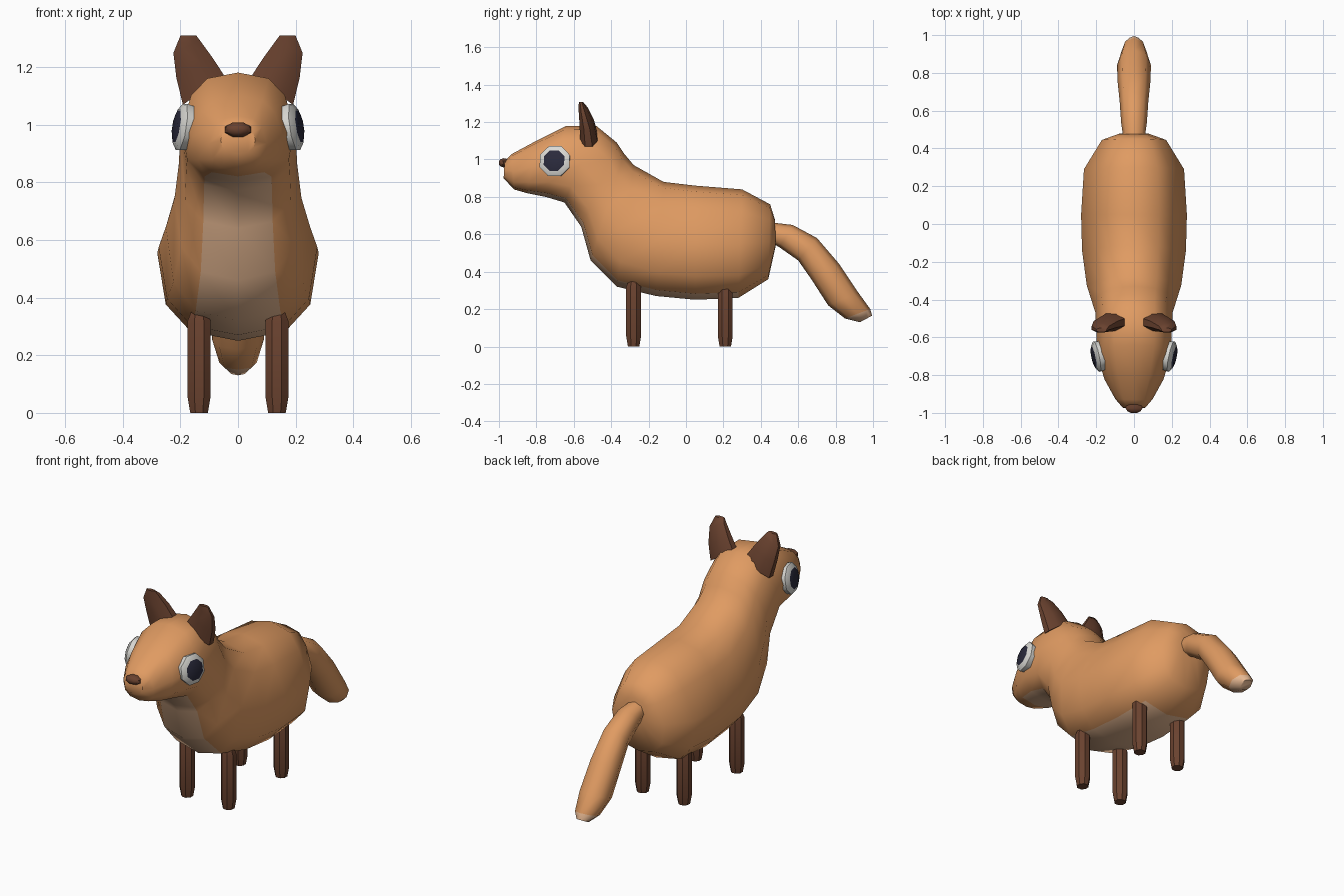
import bpy, bmesh, math
from mathutils import Vector

cube = bpy.data.objects.get("Cube")
if cube:
    bpy.data.objects.remove(cube, do_unlink=True)


def material(name, rgb):
    """Flat colour from 0-255 display values, stored as linear."""
    lin = [((c / 255 + 0.055) / 1.055) ** 2.4 for c in rgb] + [1.0]
    m = bpy.data.materials.new(name)
    m.use_nodes = True
    m.diffuse_color = lin
    bsdf = m.node_tree.nodes["Principled BSDF"]
    bsdf.inputs["Base Color"].default_value = lin
    bsdf.inputs["Roughness"].default_value = 0.9
    return m


orange = material("orange fur", (224, 155, 98))
pale = material("pale fur", (230, 184, 146))
brown = material("dark brown", (106, 66, 47))
white = material("eye white", (218, 217, 212))
dark = material("pupil dark", (42, 42, 60))


def loft(name, rings, mats, rule=None, angle=50):
    """Skin equal-sized rings, cap both ends; rule(band, segment) picks the material."""
    bm = bmesh.new()
    loops = [[bm.verts.new(p) for p in r] for r in rings]
    n = len(loops[0])
    for b, (r0, r1) in enumerate(zip(loops, loops[1:])):
        for s in range(n):
            f = bm.faces.new((r0[s], r0[(s + 1) % n], r1[(s + 1) % n], r1[s]))
            f.material_index = rule(b, s) if rule else 0
    bm.faces.new(loops[0]).material_index = rule(0, 0) if rule else 0
    bm.faces.new(loops[-1]).material_index = rule(len(rings) - 2, 0) if rule else 0
    bmesh.ops.recalc_face_normals(bm, faces=bm.faces)
    me = bpy.data.meshes.new(name)
    bm.to_mesh(me)
    bm.free()
    for m in mats:
        me.materials.append(m)
    ob = bpy.data.objects.new(name, me)
    bpy.context.collection.objects.link(ob)
    bpy.ops.object.select_all(action='DESELECT')
    bpy.context.view_layer.objects.active = ob
    ob.select_set(True)
    bpy.ops.object.shade_smooth_by_angle(angle=math.radians(angle))
    return ob


def spow(v, e):
    return math.copysign(abs(v) ** e, v)


def section(ty, tz, by, bz, w, taper=1.0, n=12, e=0.77):
    """Rounded-box ring between a top and a bottom point; taper narrows the upper half."""
    top, bot = Vector((0, ty, tz)), Vector((0, by, bz))
    mid, half = (top + bot) / 2, (top - bot) / 2
    pts = []
    for i in range(n):
        a = 2 * math.pi * i / n
        c, s = spow(math.cos(a), e), spow(math.sin(a), e)
        k = taper if c > 0.01 else 1.0
        pts.append(mid + half * c + Vector((w * s * k, 0, 0)))
    return pts


def disc(centre, u, v, ru, rv, n=8):
    """Elliptical ring on the axes u and v."""
    c, u, v = Vector(centre), Vector(u).normalized(), Vector(v).normalized()
    return [c + u * ru * math.cos(2 * math.pi * (i + .5) / n)
            + v * rv * math.sin(2 * math.pi * (i + .5) / n) for i in range(n)]


# Body, neck and head: top y, z, bottom y, z, half width, taper
body = [
    (0.475, 0.68, 0.48, 0.54, 0.08, 0.9),
    (0.45, 0.76, 0.44, 0.36, 0.17, 0.85),
    (0.30, 0.84, 0.28, 0.26, 0.265, 0.8),
    (0.05, 0.86, 0.05, 0.25, 0.28, 0.8),
    (-0.12, 0.88, -0.16, 0.27, 0.275, 0.8),
    (-0.28, 0.97, -0.37, 0.32, 0.25, 0.82),
    (-0.33, 1.03, -0.51, 0.46, 0.22, 0.88),
    (-0.37, 1.09, -0.56, 0.64, 0.205, 0.92),
    (-0.48, 1.18, -0.65, 0.77, 0.20, 0.92),
    (-0.64, 1.18, -0.75, 0.80, 0.197, 0.92),
    (-0.80, 1.10, -0.85, 0.82, 0.155, 0.92),
    (-0.93, 1.03, -0.92, 0.84, 0.10, 0.92),
    (-0.97, 0.99, -0.975, 0.90, 0.06, 1.0),
]
# The pale strip runs under the belly, up the chest and below the chin
loft("body", [section(*r) for r in body], [orange, pale],
     lambda b, s: 1 if s in (5, 6) and 2 <= b <= 9 else 0)

# Tail with a pale tip
tail = [
    (0.44, 0.665, 0.45, 0.56, 0.055),
    (0.57, 0.65, 0.50, 0.53, 0.068),
    (0.70, 0.58, 0.60, 0.46, 0.076),
    (0.82, 0.44, 0.67, 0.36, 0.086),
    (0.92, 0.29, 0.76, 0.22, 0.09),
    (0.985, 0.20, 0.85, 0.15, 0.065),
    (0.995, 0.165, 0.93, 0.13, 0.032),
]
loft("tail", [section(*r, n=8, e=0.95) for r in tail], [orange, pale],
     lambda b, s: 1 if b == 5 else 0)

# Nose
X, Y, Z = (1, 0, 0), (0, 1, 0), (0, 0, 1)
loft("nose", [disc((0, y, 0.982), X, Z, 0.049 * k, 0.027 * k)
              for y, k in ((-0.95, 0.8), (-0.975, 1.0), (-0.992, 0.75), (-1.0, 0.35))], [brown])

for side, sx in (("left", 1), ("right", -1)):
    # Legs, narrowing at the foot
    for end, y in (("front", -0.28), ("rear", 0.21)):
        loft(f"{side}_{end}_leg",
             [disc((sx * 0.135, y, z), X, Y, r, r)
              for z, r in ((0, 0.033), (0.055, 0.043), (0.32, 0.043), (0.35, 0.03))], [brown], angle=40)

    # Ear, a flattened blade leaning outward
    ear = [
        ((0.120, -0.520, 1.120), (0.75, 0, -0.55), 0.095, 0.050),
        ((0.150, -0.530, 1.195), (0.85, 0, -0.45), 0.078, 0.042),
        ((0.178, -0.550, 1.270), (0.85, 0, -0.40), 0.055, 0.026),
        ((0.172, -0.562, 1.308), (1, 0, 0), 0.030, 0.012),
    ]
    loft(f"{side}_ear", [disc((sx * c[0], c[1], c[2]), (sx * u[0], u[1], u[2]), Y, ru, rv)
                         for c, u, ru, rv in ear], [brown])

    # Eye: white rim with a dark pupil plate on top
    nrm = Vector((sx * 0.95, -0.2, 0.15)).normalized()
    u = nrm.cross(Vector(Z)).normalized()
    v = nrm.cross(u)
    base = Vector((sx * 0.187, -0.70, 0.99))
    loft(f"{side}_eye_white", [disc(base + nrm * h, u, v, r, r)
                               for h, r in ((-0.035, 0.08), (0.010, 0.088), (0.027, 0.063))], [white])
    loft(f"{side}_pupil", [disc(base + nrm * h, u, v, r, r)
                           for h, r in ((0.026, 0.063), (0.033, 0.045))], [dark])
